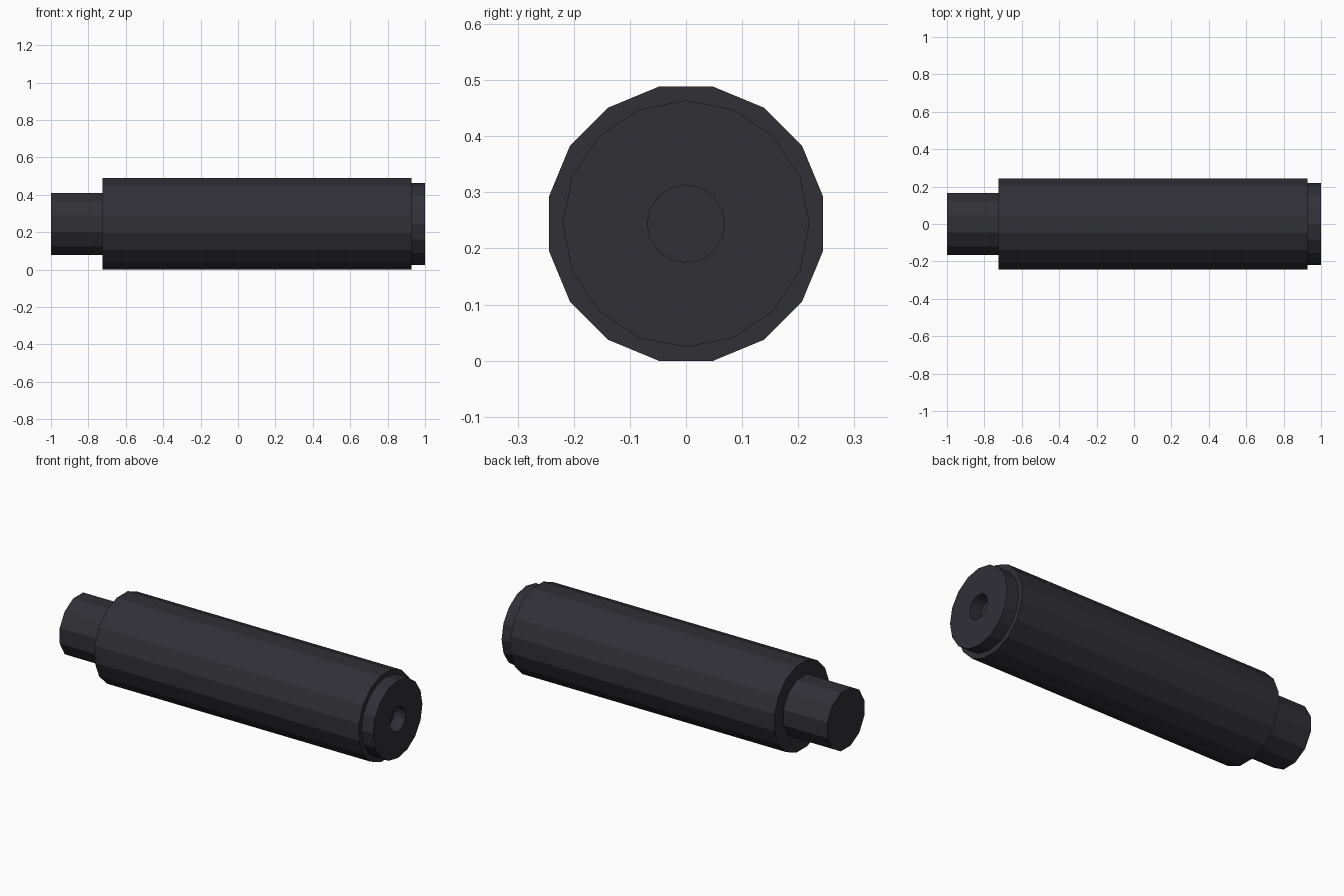
import bpy
import bmesh
from math import sin, cos, tau

cube = bpy.data.objects.get("Cube")
if cube:
    bpy.data.objects.remove(cube)

AXIS_Z = 0.244

metal = bpy.data.materials.new("dark gunmetal")
metal.use_nodes = True
colour = (0.030, 0.029, 0.037, 1)
metal.diffuse_color = colour
metal.node_tree.nodes["Principled BSDF"].inputs["Base Color"].default_value = colour


def turned_part(name, profile, sides, flat_top):
    """Sweep (x, radius) points around the long axis and close both ends."""
    bm = bmesh.new()
    turn = 0.5 if flat_top else 0
    angles = [tau * (i + turn) / sides for i in range(sides)]
    rings = [[bm.verts.new((x, r * sin(a), AXIS_Z + r * cos(a))) for a in angles]
             for x, r in profile]
    for near, far in zip(rings, rings[1:]):
        for i in range(sides):
            j = (i + 1) % sides
            bm.faces.new((near[i], near[j], far[j], far[i]))
    bm.faces.new(rings[0])
    bm.faces.new(rings[-1])
    bmesh.ops.recalc_face_normals(bm, faces=bm.faces)
    mesh = bpy.data.meshes.new(name)
    bm.to_mesh(mesh)
    bm.free()
    mesh.materials.append(metal)
    obj = bpy.data.objects.new(name, mesh)
    bpy.context.collection.objects.link(obj)
    return obj


# Narrow mounting stub, wide tube, and end cap with a blind bore
turned_part("mounting_stub", [(-1, 0.171), (-0.72, 0.171)], 12, True)
turned_part("main_tube", [(-0.725, 0.249), (0.927, 0.249)], 16, True)
turned_part("end_cap", [(0.927, 0.22), (1, 0.22), (1, 0.069), (0.93, 0.069)], 16, False)
